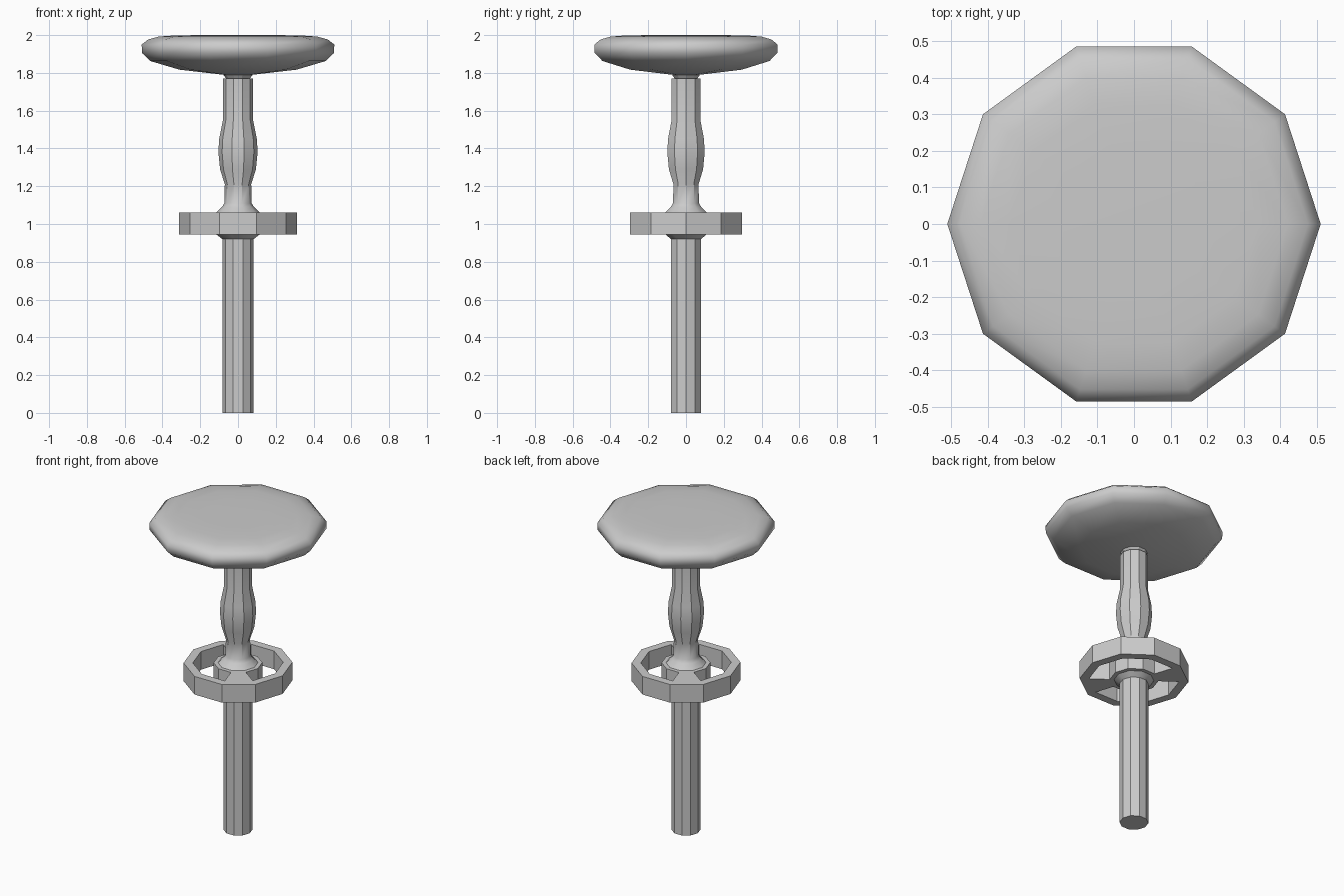
import bpy, bmesh
from math import cos, sin, radians, pi

if "Cube" in bpy.data.objects:
    bpy.data.objects.remove(bpy.data.objects["Cube"])

SIDES = 10


def ring_point(r, z, i):
    a = 2 * pi * i / SIDES
    return (r * cos(a), r * sin(a), z)


def finish(bm, name, smooth=None):
    bmesh.ops.recalc_face_normals(bm, faces=bm.faces)
    mesh = bpy.data.meshes.new(name)
    bm.to_mesh(mesh)
    bm.free()
    obj = bpy.data.objects.new(name, mesh)
    bpy.context.collection.objects.link(obj)
    if smooth:
        bpy.context.view_layer.objects.active = obj
        obj.select_set(True)
        bpy.ops.object.shade_smooth_by_angle(angle=radians(smooth))
        obj.select_set(False)
    return obj


def lathe(name, profile, closed=False, smooth=None):
    """Sweep a (radius, height) profile around ten sides."""
    bm = bmesh.new()
    rows = [[bm.verts.new(ring_point(r, z, i)) for i in range(SIDES)]
            for r, z in profile]
    pairs = list(zip(rows, rows[1:]))
    if closed:
        pairs.append((rows[-1], rows[0]))
    else:
        bm.faces.new(rows[0])
        bm.faces.new(rows[-1])
    for a, b in pairs:
        for i in range(SIDES):
            j = (i + 1) % SIDES
            bm.faces.new((a[i], a[j], b[j], b[i]))
    return finish(bm, name, smooth)


Z0, Z1 = 0.945, 1.06            # footrest bottom and top
HUB, INNER, OUTER = 0.14, 0.26, 0.313

# Post below and above the footrest, with flared collars and a swelling
lathe("lower_post", [(0.083, 0), (0.083, 0.92), (0.115, Z0)], smooth=30)
lathe("upper_post", [(0.115, Z1), (0.085, 1.09), (0.072, 1.11), (0.07, 1.21),
                     (0.095, 1.29), (0.104, 1.38), (0.10, 1.45),
                     (0.08, 1.55), (0.08, 1.77)], smooth=34)

# Footrest: hub, rim and two wedge spokes joining opposite facets
lathe("footrest_hub", [(HUB, Z0), (HUB, Z1)])
lathe("footrest_rim", [(INNER, Z0), (OUTER, Z0), (OUTER, Z1), (INNER, Z1)],
      closed=True)
for n, i in enumerate((3, 8)):
    bm = bmesh.new()
    low, high = [[bm.verts.new(ring_point(r, z, k)) for r, k in
                  ((HUB, i), (INNER, i), (INNER, i + 1), (HUB, i + 1))]
                 for z in (Z0, Z1)]
    bm.faces.new(low)
    bm.faces.new(high)
    for a, b in ((0, 1), (2, 3)):
        bm.faces.new((low[a], low[b], high[b], high[a]))
    finish(bm, f"footrest_spoke_{n + 1}")

# Seat with short neck, rounded cushion edge and flat top
lathe("seat_neck", [(0.058, 1.765), (0.078, 1.79)])
lathe("seat", [(0.075, 1.79), (0.31, 1.817), (0.465, 1.863), (0.508, 1.905),
               (0.51, 1.95), (0.475, 1.977), (0.42, 1.992), (0.34, 1.998),
               (0.20, 2.0)], smooth=60)
